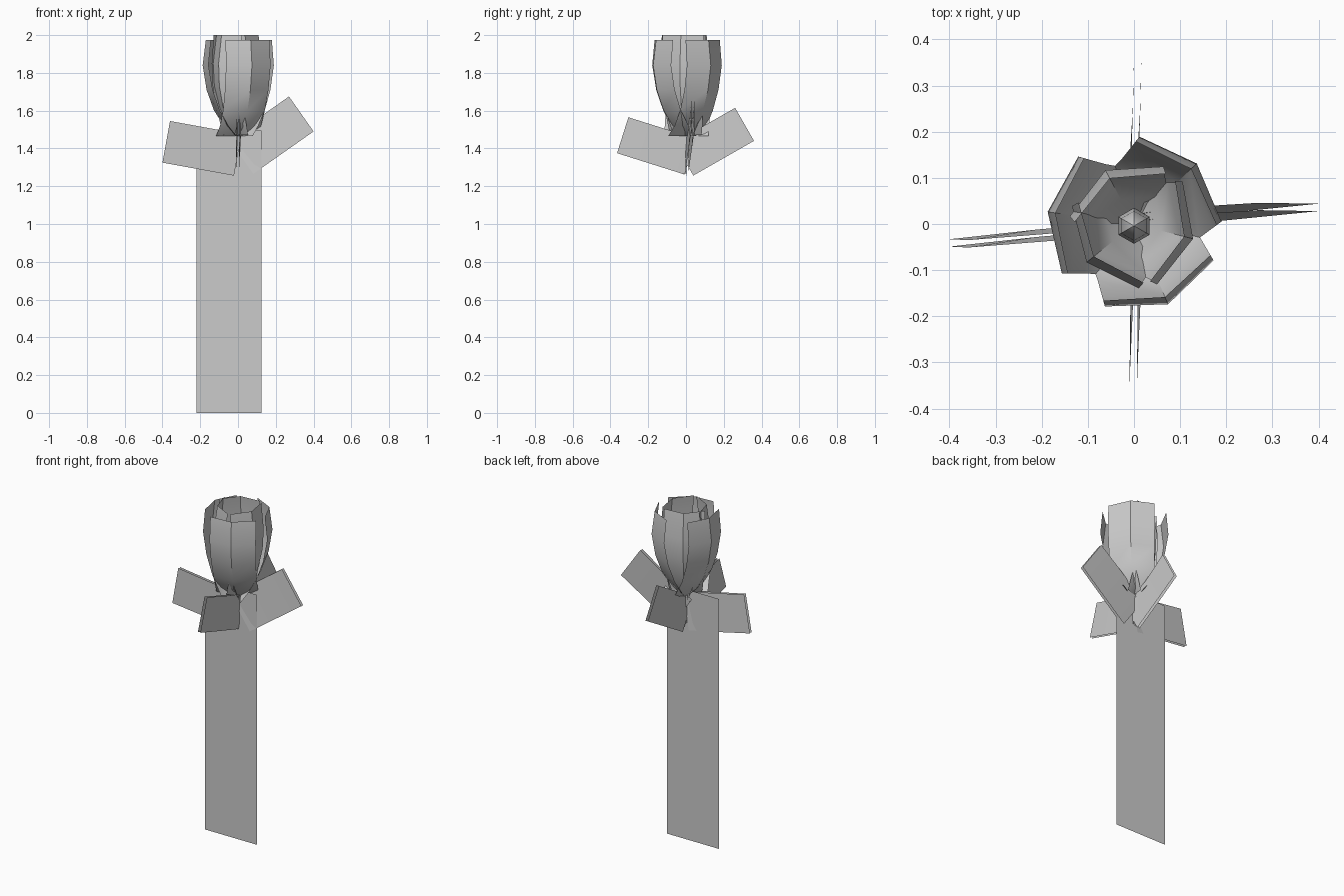
import bpy
import bmesh
from math import radians, cos, sin
from mathutils import Vector, Matrix

if "Cube" in bpy.data.objects:
    bpy.data.objects.remove(bpy.data.objects["Cube"])


def grid_object(name, rows, smooth=True):
    """Skin a list of equal-length point rows into an open sheet."""
    bm = bmesh.new()
    vs = [[bm.verts.new(p) for p in row] for row in rows]
    for a, b in zip(vs, vs[1:]):
        for i in range(len(a) - 1):
            bm.faces.new((a[i], a[i + 1], b[i + 1], b[i]))
    mesh = bpy.data.meshes.new(name)
    bm.to_mesh(mesh)
    bm.free()
    ob = bpy.data.objects.new(name, mesh)
    bpy.context.collection.objects.link(ob)
    if smooth:
        bpy.ops.object.select_all(action='DESELECT')
        ob.select_set(True)
        bpy.context.view_layer.objects.active = ob
        bpy.ops.object.shade_smooth_by_angle(angle=radians(35))
    return ob


def petal(name, azimuth, profile):
    """Three-column petal; profile rows are z, middle radius, edge radius, half width."""
    turn = Matrix.Rotation(radians(azimuth), 3, 'Z')
    rows = [[turn @ Vector((re, -w, z)), turn @ Vector((rm, 0, z)), turn @ Vector((re, w, z))]
            for z, rm, re, w in profile]
    grid_object(name, rows)


# flat stem card
grid_object("stem", [[(-0.22, 0, 0), (0.125, 0, 0)], [(-0.22, 0, 1.495), (0.125, 0, 1.495)]], False)

# outer and inner petal rings
outer = [(1.465, 0.015, -0.01, 0.122), (1.52, 0.075, 0.035, 0.118), (1.60, 0.128, 0.08, 0.12),
         (1.71, 0.168, 0.118, 0.125), (1.84, 0.189, 0.14, 0.128), (1.975, 0.172, 0.127, 0.126)]
inner = [(1.47, 0.012, 0.0, 0.085), (1.53, 0.06, 0.02, 0.095), (1.62, 0.102, 0.05, 0.105),
         (1.73, 0.127, 0.075, 0.112), (1.85, 0.132, 0.08, 0.115), (2.0, 0.112, 0.064, 0.112)]
for i, az in enumerate((44, 172, -67)):
    petal(f"outer_petal_{i + 1}", az, outer)
for i, az in enumerate((118, 219, -14)):
    petal(f"inner_petal_{i + 1}", az, inner)

# central bud
bud = [(1.49, 0.006), (1.58, 0.028), (1.68, 0.039), (1.78, 0.032), (1.84, 0.016), (1.855, 0.001)]
grid_object("bud", [[(r * cos(radians(a)), r * sin(radians(a)) - 0.004, z)
                     for a in range(30, 391, 60)] for z, r in bud])

# leaves: azimuth, outer lower corner, outer upper corner, length, sideways position at root/middle/tip
leaves = {
    "right_leaf": (0, (0.40, 1.49), (0.27, 1.675), 0.39, (-0.004, 0.012, 0.028)),
    "left_leaf": (180, (0.40, 1.325), (0.36, 1.545), 0.385, (-0.004, 0.012, 0.033)),
    "front_leaf": (-90, (0.365, 1.375), (0.305, 1.565), 0.375, (-0.008, -0.008, -0.010)),
    "back_leaf": (90, (0.36, 1.44), (0.26, 1.615), 0.37, (-0.010, -0.012, -0.016)),
}
for name, (az, low, high, length, side) in leaves.items():
    low, high = Vector(low), Vector(high)
    edge = (high - low).normalized()
    inward = Vector((-edge.y, edge.x)) * length
    turn = Matrix.Rotation(radians(az), 3, 'Z')
    for layer in range(2):
        rows = []
        for k, v in zip((1, 0.5, 0), side):
            a, b = low + inward * k, high + inward * k
            off = v + layer * 0.016
            tilt = 0.006 * (1 - abs(2 * k - 1)) + 0.002
            rows.append([turn @ Vector((a.x, off, a.y)), turn @ Vector((b.x, off + tilt, b.y))])
        grid_object(f"{name}_layer_{layer + 1}", rows)
